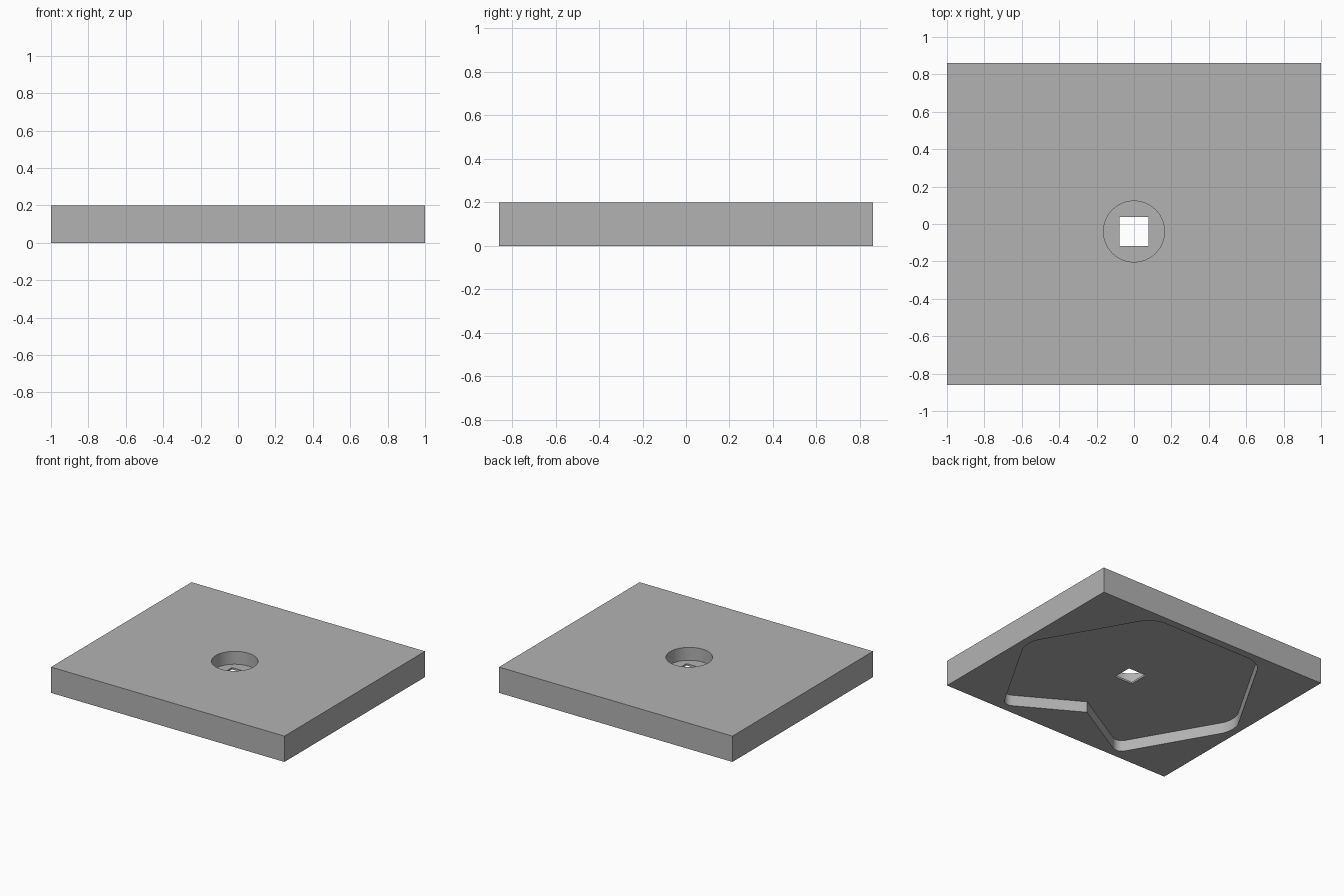
import bpy, bmesh, math

if "Cube" in bpy.data.objects:
    bpy.data.objects.remove(bpy.data.objects["Cube"], do_unlink=True)

WIDTH, DEPTH, HEIGHT = 2.0, 1.72, 0.2
HOLE_Y = -0.04          # centre of the hole and of the pocket
POCKET_TOP = 0.085      # ceiling of the underside pocket
BORE_FLOOR = 0.1        # floor of the round counterbore

grey = bpy.data.materials.new("plain grey")
grey.use_nodes = True
grey.diffuse_color = (0.45, 0.45, 0.45, 1)
grey.node_tree.nodes["Principled BSDF"].inputs["Base Color"].default_value = (0.45, 0.45, 0.45, 1)


def prism(name, outline, z0, z1, rounding=None):
    """Extrude an outline; rounding gives a setback for each upright edge."""
    bm = bmesh.new()
    base = bm.faces.new([bm.verts.new((x, y, z0)) for x, y in outline])
    top = bmesh.ops.extrude_face_region(bm, geom=[base])["geom"]
    bmesh.ops.translate(bm, vec=(0, 0, z1 - z0),
                        verts=[v for v in top if isinstance(v, bmesh.types.BMVert)])
    bmesh.ops.recalc_face_normals(bm, faces=bm.faces)
    for setback in sorted(set(rounding or []) - {0}):
        corners = [p for p, r in zip(outline, rounding) if r == setback]
        uprights = [e for e in bm.edges
                    if abs(e.verts[0].co.z - e.verts[1].co.z) > 1e-4
                    and any(math.dist(e.verts[0].co.xy, c) < 1e-4 for c in corners)]
        bmesh.ops.bevel(bm, geom=uprights, offset=setback, offset_type='OFFSET',
                        segments=10, profile=0.5, affect='EDGES')
    mesh = bpy.data.meshes.new(name)
    bm.to_mesh(mesh)
    bm.free()
    mesh.materials.append(grey)
    obj = bpy.data.objects.new(name, mesh)
    bpy.context.collection.objects.link(obj)
    return obj


def rectangle(w, d, y=0):
    return [(-w / 2, y - d / 2), (w / 2, y - d / 2), (w / 2, y + d / 2), (-w / 2, y + d / 2)]


def cut(target, cutter):
    cutter.hide_render = True
    mod = target.modifiers.new("cut", 'BOOLEAN')
    mod.operation, mod.solver, mod.object = 'DIFFERENCE', 'EXACT', cutter
    bpy.context.view_layer.objects.active = target
    bpy.ops.object.modifier_apply(modifier=mod.name)
    bpy.data.objects.remove(cutter, do_unlink=True)


# Slab
slab = prism("slab", rectangle(WIDTH, DEPTH), 0, HEIGHT)

# Hexagonal pocket underneath, with a V notch in the front side
R = 0.97
half = [(0.522, -0.816), (R, HOLE_Y), (R / 2, HOLE_Y + R * math.sqrt(0.75))]
outline = [(0, -0.514)] + half + [(-x, y) for x, y in reversed(half)]
cut(slab, prism("pocket_cutter", outline, -0.1, POCKET_TOP,
                [0, 0.065, 0.104, 0.104, 0.104, 0.104, 0.065]))

# Round counterbore from above
circle = [(0.163 * math.cos(math.tau * i / 64), HOLE_Y + 0.163 * math.sin(math.tau * i / 64))
          for i in range(64)]
cut(slab, prism("bore_cutter", circle, BORE_FLOOR, HEIGHT + 0.1))

# Square hole through the thin web
cut(slab, prism("square_cutter", rectangle(0.155, 0.155, HOLE_Y), 0.04, 0.15))

bpy.ops.object.select_all(action='DESELECT')
slab.select_set(True)
bpy.context.view_layer.objects.active = slab
bpy.ops.object.shade_smooth_by_angle(angle=math.radians(30))
